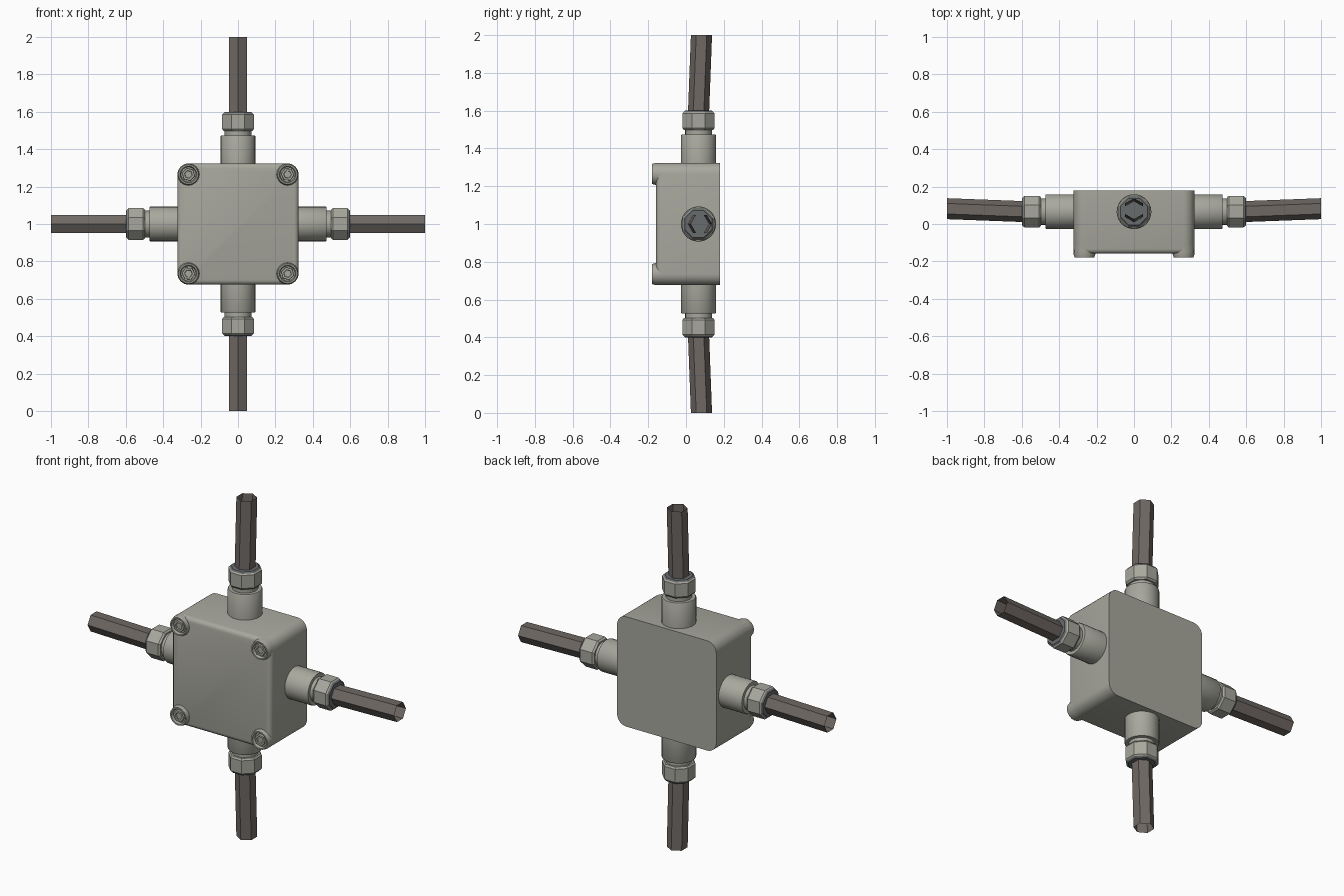
import bpy, bmesh
from math import pi, cos, sin, radians
from mathutils import Matrix

cube = bpy.data.objects.get("Cube")
if cube:
    bpy.data.objects.remove(cube, do_unlink=True)


def material(name, color):
    m = bpy.data.materials.new(name)
    m.use_nodes = True
    rgba = (*color, 1.0)
    m.diffuse_color = rgba
    m.node_tree.nodes["Principled BSDF"].inputs["Base Color"].default_value = rgba
    return m


GREY = material("warm grey casing", (0.39, 0.39, 0.34))
BROWN = material("dark brown cable", (0.16, 0.14, 0.127))
SEAL = material("dark grey seal", (0.14, 0.15, 0.155))


def finish(bm, name, mat, matrix=Matrix()):
    bmesh.ops.remove_doubles(bm, verts=bm.verts, dist=0.0001)
    bmesh.ops.recalc_face_normals(bm, faces=bm.faces)
    me = bpy.data.meshes.new(name)
    bm.to_mesh(me)
    bm.free()
    me.materials.append(mat)
    ob = bpy.data.objects.new(name, me)
    bpy.context.collection.objects.link(ob)
    ob.matrix_world = matrix
    bpy.ops.object.select_all(action='DESELECT')
    ob.select_set(True)
    bpy.context.view_layer.objects.active = ob
    bpy.ops.object.shade_smooth_by_angle(angle=radians(32))
    return ob


def lathe(name, profile, sides, mat, matrix, phase=0.0, lean=0.0):
    """Sweep (radius, height) pairs about local z; lean shifts rings toward y."""
    bm = bmesh.new()
    rings = []
    for r, h in profile:
        dy = lean * (h - profile[0][1])
        rings.append([bm.verts.new((r * cos(phase + 2 * pi * i / sides),
                                    r * sin(phase + 2 * pi * i / sides) + dy, h))
                      for i in range(sides)])
    for a, b in zip(rings, rings[1:]):
        for i in range(sides):
            j = (i + 1) % sides
            bm.faces.new((a[i], a[j], b[j], b[i]))
    return finish(bm, name, mat, matrix)


HALF, FRONT, BACK, CORNER, MID = 0.324, -0.158, 0.18, 0.06, 1.0
AXIS_Y = 0.066

# Casing: rounded corners along the depth, soft front rim, sharp back rim
bm = bmesh.new()
bmesh.ops.create_cube(bm, size=1)
for v in bm.verts:
    v.co.x *= 2 * HALF
    v.co.z *= 2 * HALF
    v.co.y = FRONT if v.co.y < 0 else BACK
deep = [e for e in bm.edges if abs(e.verts[0].co.y - e.verts[1].co.y) > 0.1]
bmesh.ops.bevel(bm, geom=deep, offset=CORNER, segments=6, profile=0.5, affect='EDGES')
rim = [e for e in bm.edges if all(v.co.y < FRONT + 0.001 for v in e.verts)]
bmesh.ops.bevel(bm, geom=rim, offset=0.024, segments=3, profile=0.5, affect='EDGES')
finish(bm, "junction_box", GREY, Matrix.Translation((0, 0, MID)))

# Corner screws: raised hollow boss, hexagonal head and a slanted slot ridge
for side, sx in (("right", -1), ("left", 1)):
    for level, sz in (("lower", -1), ("upper", 1)):
        tag = f"{level}_{side}"
        at = Matrix.Translation((sx * 0.265, 0, MID + sz * 0.265)) @ Matrix.Rotation(pi / 2, 4, 'X')
        lathe(f"screw_boss_{tag}", [(0.059, 0.12), (0.059, 0.158), (0.053, 0.18),
                                    (0.045, 0.18), (0.04, 0.163), (0, 0.163)], 16, GREY, at)
        turn = at @ Matrix.Rotation(radians(20 + 35 * sx * sz), 4, 'Z')
        lathe(f"screw_head_{tag}", [(0.036, 0.16), (0.034, 0.176), (0.022, 0.176),
                                    (0.02, 0.168), (0, 0.168)], 6, GREY, turn)

# Cable entries: the same assembly turned to four directions
for i, tag in enumerate(("top", "left", "bottom", "right")):
    out = Matrix.Translation((0, AXIS_Y, MID)) @ Matrix.Rotation(i * pi / 2, 4, 'Y')
    lathe(f"collar_{tag}", [(0.093, 0.31), (0.093, 0.468), (0.09, 0.473), (0, 0.473)],
          28, GREY, out)
    lathe(f"neck_{tag}", [(0.071, 0.46), (0.071, 0.515)], 20, GREY, out)
    lathe(f"gland_nut_{tag}", [(0, 0.498), (0.084, 0.498), (0.092, 0.508),
                               (0.092, 0.585), (0.085, 0.592)], 8, GREY, out, pi / 8)
    lathe(f"seal_{tag}", [(0.085, 0.592), (0.077, 0.6), (0, 0.6)], 8, SEAL, out, pi / 8)
    lathe(f"cable_{tag}", [(0.056, 0.58), (0.056, 1.0)], 6, BROWN, out, pi / 2, 0.038)
